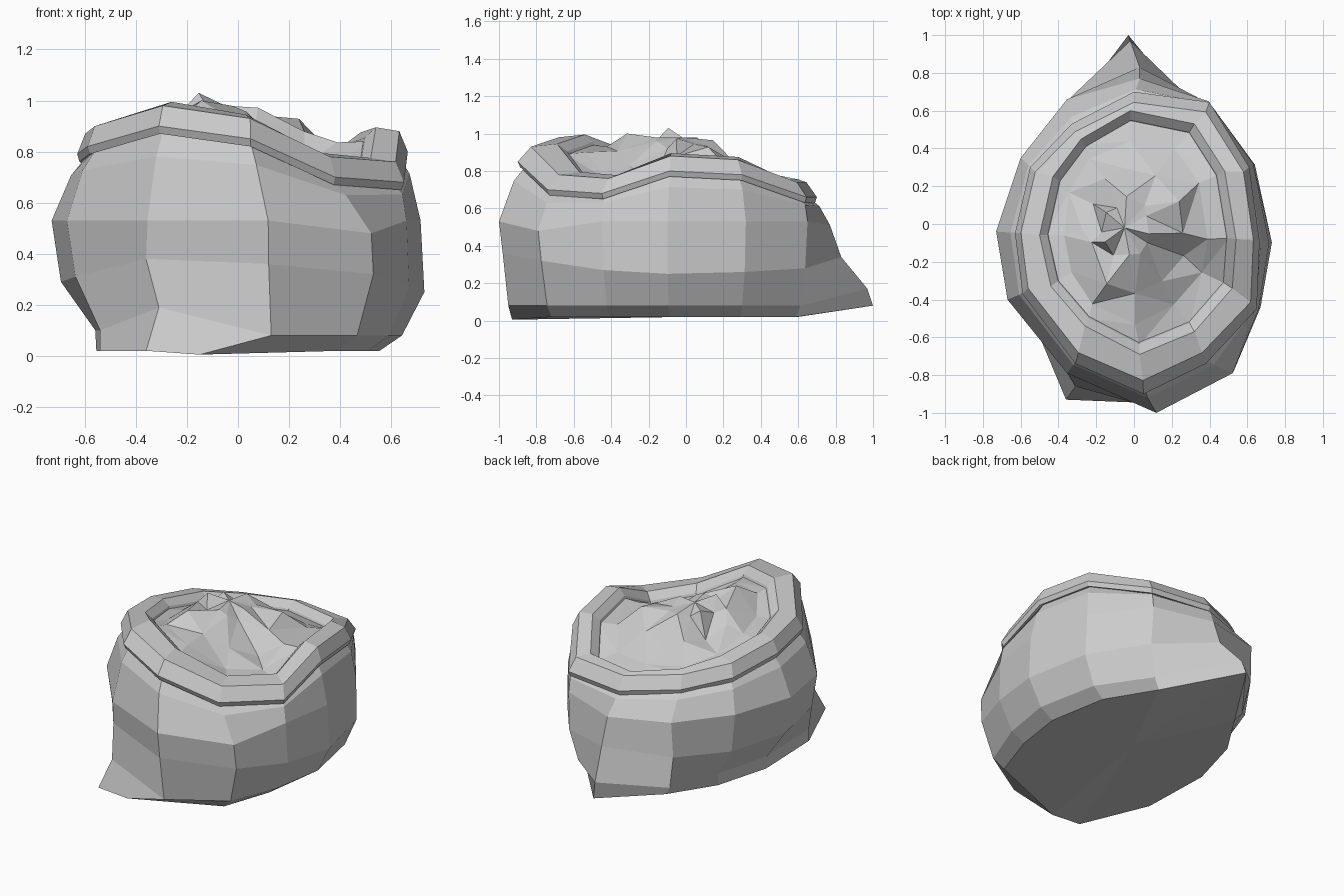
import bpy, bmesh, random
from mathutils import Vector

if "Cube" in bpy.data.objects:
    bpy.data.objects.remove(bpy.data.objects["Cube"])

random.seed(7)

# outlines, 12 corners each, counter-clockwise from the front
BULGE = [(.12, -1.0), (.53, -.79), (.67, -.45), (.73, -.1), (.64, .32), (.4, .65),
         (.03, .83), (-.36, .66), (-.6, .35), (-.73, -.04), (-.67, -.4), (-.36, -.79)]
RIM = [(.05, -.9), (.38, -.74), (.65, -.45), (.665, -.09), (.61, .3), (.4, .645),
       (0, .7), (-.33, .53), (-.55, .3), (-.63, -.05), (-.59, -.37), (-.31, -.74)]
INNER = [(.03, -.69), (.32, -.57), (.52, -.34), (.54, -.08), (.48, .28), (.32, .53),
         (-.02, .6), (-.28, .45), (-.43, .25), (-.5, -.06), (-.44, -.33), (-.26, -.54)]
RIM_Z = [.82, .67, .65, .77, .75, .63, .63, .66, .71, .76, .79, .87]
BELLY_Z = [.36, .32, .27, .25, .26, .28, .34, .3, .28, .29, .31, .38]
N = 12


def make_object(name, bm):
    bmesh.ops.recalc_face_normals(bm, faces=bm.faces)
    mesh = bpy.data.meshes.new(name)
    bm.to_mesh(mesh)
    bm.free()
    ob = bpy.data.objects.new(name, mesh)
    bpy.context.collection.objects.link(ob)
    return ob


def loft(bm, rings):
    loops = [[bm.verts.new(p) for p in r] for r in rings]
    for a, b in zip(loops, loops[1:]):
        for i in range(N):
            j = (i + 1) % N
            bm.faces.new((a[i], a[j], b[j], b[i]))
    return loops


def cap(bm, loop, centre):
    c = bm.verts.new(centre)
    for i in range(N):
        bm.faces.new((loop[i], loop[(i + 1) % N], c))


def ring(outline, sx, sy, z):
    return [Vector((x * sx, y * sy, z)) for x, y in outline]


def rim_ring(outline, sx, sy, dz):
    return [Vector((x * sx, y * sy, z + dz)) for (x, y), z in zip(outline, RIM_Z)]


def blend(a, b, t):
    return [p.lerp(q, t) for p, q in zip(a, b)]


# sack body: tucked-in base, bulging sides, narrowing to the neck
neck = rim_ring(RIM, .93, .93, .03)
base = ring(BULGE, .76, .91, .02)
low = ring(BULGE, .88, .94, .08)
belly = ring(BULGE, 1, .98, .3)
chest = ring(BULGE, .985, 1, .53)
for p, z in zip(belly, BELLY_Z):
    p.z = z
for i in (8, 9, 10):
    low[i].x *= .87
    low[i].z = .1
    belly[i].x *= .95
    chest[i].x *= 1.015
chest[3].x, chest[1].z = .715, .48
# pulled-out back corner
base[6] = Vector((-.03, 1.0, .08))
low[6] = Vector((-.02, .97, .17))
belly[6] = Vector((.03, .83, .34))
chest[6] = Vector((.03, .77, .51))
# pulled-out front left corner
base[11] = Vector((-.36, -.93, .02))
low[11] = Vector((-.31, -.86, .19))
base[10] = Vector((-.54, -.5, .02))
low[10] = Vector((-.54, -.5, .1))
base[0] = Vector((-.15, -.93, .005))
low[0] = Vector((.13, -.95, .08))
shoulder = [Vector((p.x * 1.035, p.y * 1.035, p.z)) for p in blend(chest, neck, .68)]
bm = bmesh.new()
loops = loft(bm, [base, low, belly, chest, shoulder, neck])
cap(bm, loops[0], (0, 0, .02))
make_object("sack_body", bm)

# rolled rim around the mouth
bm = bmesh.new()
loft(bm, [rim_ring(RIM, .9, .9, .02),
          rim_ring(RIM, .985, .985, 0),
          rim_ring(RIM, 1, 1, .03),
          rim_ring(RIM, .95, .92, .11),
          rim_ring(INNER, 1, 1, .125),
          rim_ring(INNER, .92, .92, .085),
          rim_ring(INNER, .88, .88, .03)])
make_object("rolled_rim", bm)

# lumpy heap of filling inside the mouth
top = Vector((-.05, -.02, .98))
edge = rim_ring(INNER, .93, .93, .07)
rings = [edge]
for t, k, wobble, bump in ((.2, .1, .02, .02), (.45, .5, .035, .05), (.74, .92, .02, .04)):
    r = blend(edge, [top] * N, t)
    for i, p in enumerate(r):
        p.z = edge[i].z * (1 - k) + .97 * k
        p += Vector((random.uniform(-1, 1) * wobble, random.uniform(-1, 1) * wobble,
                     random.uniform(-1, .7) * bump))
        p.z = min(p.z, 1.0)
    rings.append(r)
# taller lumps on the left, hollows on the right and back left
rings[2][10] += Vector((0, .05, .05))
rings[2][11].z = 1.0
rings[3][10].z = 1.03
rings[2][2].z -= .06
rings[2][3].z -= .05
rings[2][8].z -= .06
bm = bmesh.new()
loops = loft(bm, rings)
cap(bm, loops[-1], top)
bmesh.ops.triangulate(bm, faces=bm.faces)
make_object("filling", bm)
